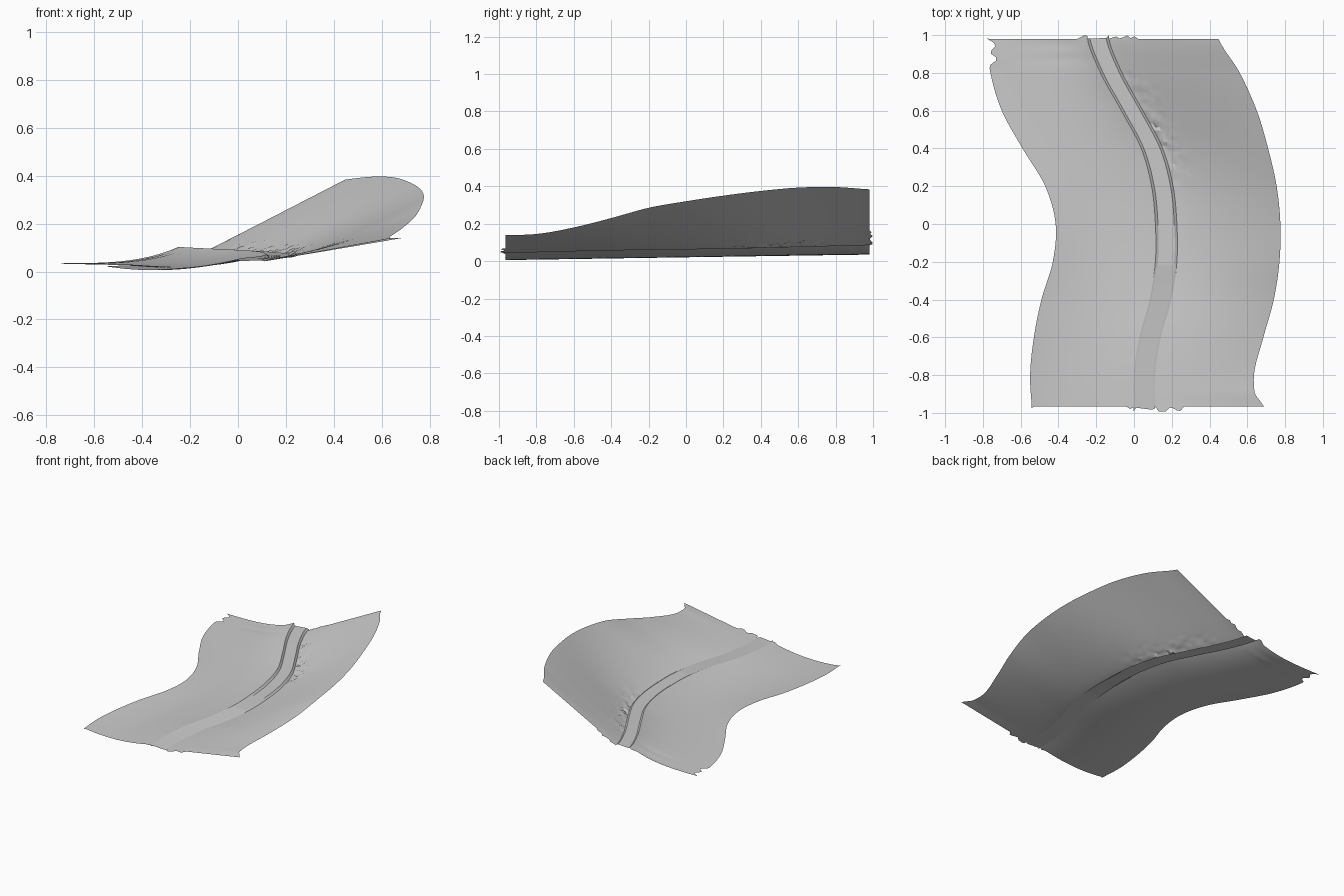
import bpy
import bmesh
import math
import random

random.seed(4)
cube = bpy.data.objects.get("Cube")
if cube:
    bpy.data.objects.remove(cube, do_unlink=True)

# Plan outline and heights, sampled evenly from the front end to the back end
LEFT_X = [-.54, -.55, -.53, -.49, -.43, -.415, -.47, -.59, -.70, -.76, -.78]
ROAD_X = [.055, .055, .085, .14, .17, .17, .15, .095, -.01, -.12, -.195]
RIGHT_X = [.65, .635, .685, .74, .77, .775, .755, .71, .65, .56, .44]
RIGHT_Z = [.14, .145, .18, .23, .285, .32, .35, .375, .393, .396, .383]
FRONT, BACK, ROWS = -.965, .98, 100
HALF_ROAD, KERB = .043, .014

clay = bpy.data.materials.new("light_grey")
clay.use_nodes = True
clay.diffuse_color = (.6, .6, .6, 1)
clay.node_tree.nodes["Principled BSDF"].inputs["Base Color"].default_value = clay.diffuse_color


def smooth(table, y):
    """Catmull-Rom value of an evenly spaced table at y."""
    last = len(table) - 1
    s = (y + 1) / 2 * last
    i = max(0, min(int(s), last - 1))
    t = s - i
    a, b, c, d = (table[max(0, min(k, last))] for k in range(i - 1, i + 3))
    return b + t * (c - a + t * (2 * a - 5 * b + 4 * c - d + t * (3 * (b - c) + d - a))) / 2


def mix(a, b, t):
    return a + (b - a) * t


def ramp(a, b, y):
    t = max(0, min((y - a) / (b - a), 1))
    return t * t * (3 - 2 * t)


def road_height(y):
    return mix(.045, .098, (y + 1) / 2)


def step_height(y):
    return mix(.003, .012, ramp(-.6, .4, y))


def left_bank(t, y):
    # Nearly level verge that lifts to a crest beside the road
    edge = smooth(LEFT_X, y)
    if y > .84:
        edge += .045 * abs(math.sin((y - .84) * math.pi / .07))
    crest = smooth(ROAD_X, y) - HALF_ROAD - KERB
    back = (y + 1) / 2
    low, high = mix(.02, .035, back), road_height(y) + step_height(y) * .5
    z = mix(low, high, t ** mix(1.5, 3.5, back)) - mix(.09, 0, back) * t * (1 - t)
    return mix(edge, crest, t), z


def road(t, y):
    # Flat deck with a narrow drop along each side
    t *= 3
    x = smooth(ROAD_X, y)
    z, step = road_height(y), step_height(y)
    xs = [x - HALF_ROAD - KERB, x - HALF_ROAD, x + HALF_ROAD, x + HALF_ROAD + KERB]
    zs = [z + step * .5, z - step * .5, z, z - step]
    i = round(t)
    return xs[i], zs[i]


def right_slope(t, y):
    # Hillside climbing away from the road
    foot = smooth(ROAD_X, y) + HALF_ROAD + KERB
    edge = smooth(RIGHT_X, y) + .04 * max(0, (-.9 - y) / .065)
    power = 1 + .15 * math.cos(y * math.pi / 2)
    z = mix(road_height(y) - step_height(y), smooth(RIGHT_Z, y), t ** power)
    # Rough broken ground near the foot
    if .02 < t < .25 and .1 < y < .8:
        z += random.uniform(-.008, .008) * (1 - t * 4) * ramp(.1, .4, y)
    return mix(foot, edge, t), z


def build_strip(name, profile, columns, fray):
    bm = bmesh.new()
    grid = []
    for r in range(ROWS + 1):
        y = mix(FRONT, BACK, r / ROWS)
        row = []
        for c in range(columns + 1):
            x, z = profile(c / columns, y)
            # Torn ends close to the road
            out = 0
            if r in (0, ROWS) and fray(c / columns):
                out = random.uniform(0, .034 if r == 0 else .02)
            row.append(bm.verts.new((x, y + (out if r else -out), z)))
        grid.append(row)
    for low, high in zip(grid, grid[1:]):
        for c in range(columns):
            bm.faces.new((low[c], low[c + 1], high[c + 1], high[c]))
    mesh = bpy.data.meshes.new(name)
    bm.to_mesh(mesh)
    bm.free()
    mesh.materials.append(clay)
    obj = bpy.data.objects.new(name, mesh)
    bpy.context.collection.objects.link(obj)
    bpy.ops.object.select_all(action="DESELECT")
    obj.select_set(True)
    bpy.context.view_layer.objects.active = obj
    bpy.ops.object.shade_smooth_by_angle(angle=math.radians(25))


build_strip("left_bank", left_bank, 30, lambda t: t > .9 or t == 0)
build_strip("road", road, 3, lambda t: True)
build_strip("right_slope", right_slope, 30, lambda t: 0 < t < .25)
